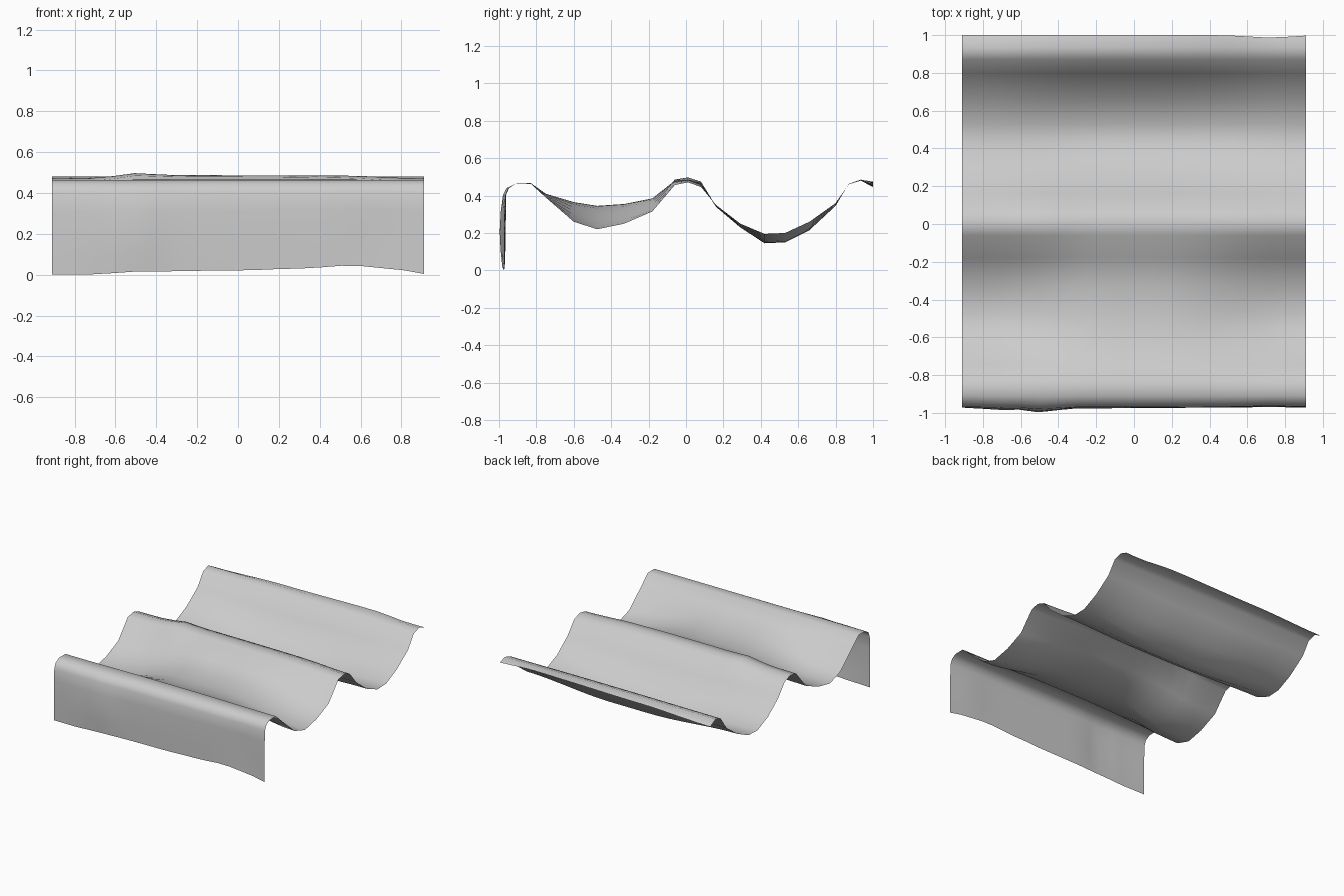
import bpy
import math

if "Cube" in bpy.data.objects:
    bpy.data.objects.remove(bpy.data.objects["Cube"], do_unlink=True)

HALF_WIDTH = 0.91
COLUMNS = 18

# Cross-section from hem to back edge: y, z at the side ends, z in the middle
PROFILE = [
    (-0.972, 0.00, 0.00), (-0.972, 0.10, 0.10), (-0.972, 0.20, 0.20),
    (-0.970, 0.31, 0.31), (-0.967, 0.40, 0.40), (-0.95, 0.44, 0.44),
    (-0.91, 0.463, 0.463), (-0.83, 0.463, 0.467), (-0.75, 0.39, 0.41),
    (-0.60, 0.26, 0.365), (-0.475, 0.22, 0.345), (-0.33, 0.25, 0.355),
    (-0.18, 0.315, 0.385), (-0.06, 0.47, 0.478), (0.01, 0.485, 0.485),
    (0.08, 0.46, 0.465), (0.16, 0.35, 0.34), (0.29, 0.25, 0.23),
    (0.42, 0.195, 0.145), (0.53, 0.20, 0.15), (0.66, 0.26, 0.215),
    (0.80, 0.36, 0.345), (0.87, 0.46, 0.463), (0.935, 0.48, 0.485),
    (0.995, 0.46, 0.46),
]

# Variations along the width, as x and offset pairs
HEM = [(-0.91, 0.0), (-0.7, 0.002), (-0.5, 0.015), (0, 0.021),
       (0.3, 0.03), (0.55, 0.045), (0.75, 0.03), (0.91, 0.004)]
FOLD = [(-0.91, 0.0), (-0.7, -0.012), (-0.64, -0.008), (-0.52, -0.025),
        (-0.3, -0.004), (0.5, 0.0), (0.72, 0.008), (0.91, 0.0)]
CREST = [(-0.91, -0.014), (-0.67, -0.011), (-0.52, 0.012), (-0.3, 0.002),
         (0.5, 0.0), (0.91, -0.014)]
BACK_EDGE = [(-0.91, -0.015), (-0.3, 0.005), (0.5, 0.015), (0.91, 0.0)]


def along(pairs, x):
    """Smoothly interpolated value at x."""
    for (x0, v0), (x1, v1) in zip(pairs, pairs[1:]):
        if x <= x1:
            t = max(0, (x - x0) / (x1 - x0))
            return v0 + (v1 - v0) * t * t * (3 - 2 * t)
    return pairs[-1][1]


FRONT_SAG = [(-0.91, 0), (-0.78, 0.03), (-0.15, 1), (0.15, 1), (0.91, 0)]
BACK_SAG = [(-0.91, 0), (-0.15, 1), (0.2, 1), (0.91, 0)]


def cloth_point(x, y, z_end, z_mid):
    z = z_end + (z_mid - z_end) * along(FRONT_SAG if y < 0 else BACK_SAG, x)
    if y < -0.94:
        # Hanging flap: wavy hem and a soft outward fold
        drop = max(0, 1 - z / 0.42)
        y += along(FOLD, x) * (0.4 + 0.6 * math.sin(math.pi * min(1, z / 0.42)))
        z += drop * along(HEM, x)
    elif abs(y) < 0.1:
        # Uneven crest on the middle ridge
        z += along(CREST, x)
    elif y > 0.98:
        # Uneven back edge
        y += 0.005 - 0.013 * math.exp(-((x - 0.72) / 0.15) ** 2)
        z += along(BACK_EDGE, x)
    return (x, y, z)


# Draped sheet as a regular grid
xs = [-HALF_WIDTH + 2 * HALF_WIDTH * i / COLUMNS for i in range(COLUMNS + 1)]
verts = [cloth_point(x, *p) for p in PROFILE for x in xs]
row = COLUMNS + 1
faces = [(j * row + i, j * row + i + 1, (j + 1) * row + i + 1, (j + 1) * row + i)
         for j in range(len(PROFILE) - 1) for i in range(COLUMNS)]

mesh = bpy.data.meshes.new("draped_cloth")
mesh.from_pydata(verts, [], faces)
mesh.update()
cloth = bpy.data.objects.new("draped_cloth", mesh)
bpy.context.collection.objects.link(cloth)
for poly in mesh.polygons:
    poly.use_smooth = True

# Plain pale grey fabric
fabric = bpy.data.materials.new("pale_grey_fabric")
fabric.use_nodes = True
colour = (0.6, 0.6, 0.6, 1)
fabric.diffuse_color = colour
fabric.node_tree.nodes["Principled BSDF"].inputs["Base Color"].default_value = colour
mesh.materials.append(fabric)
